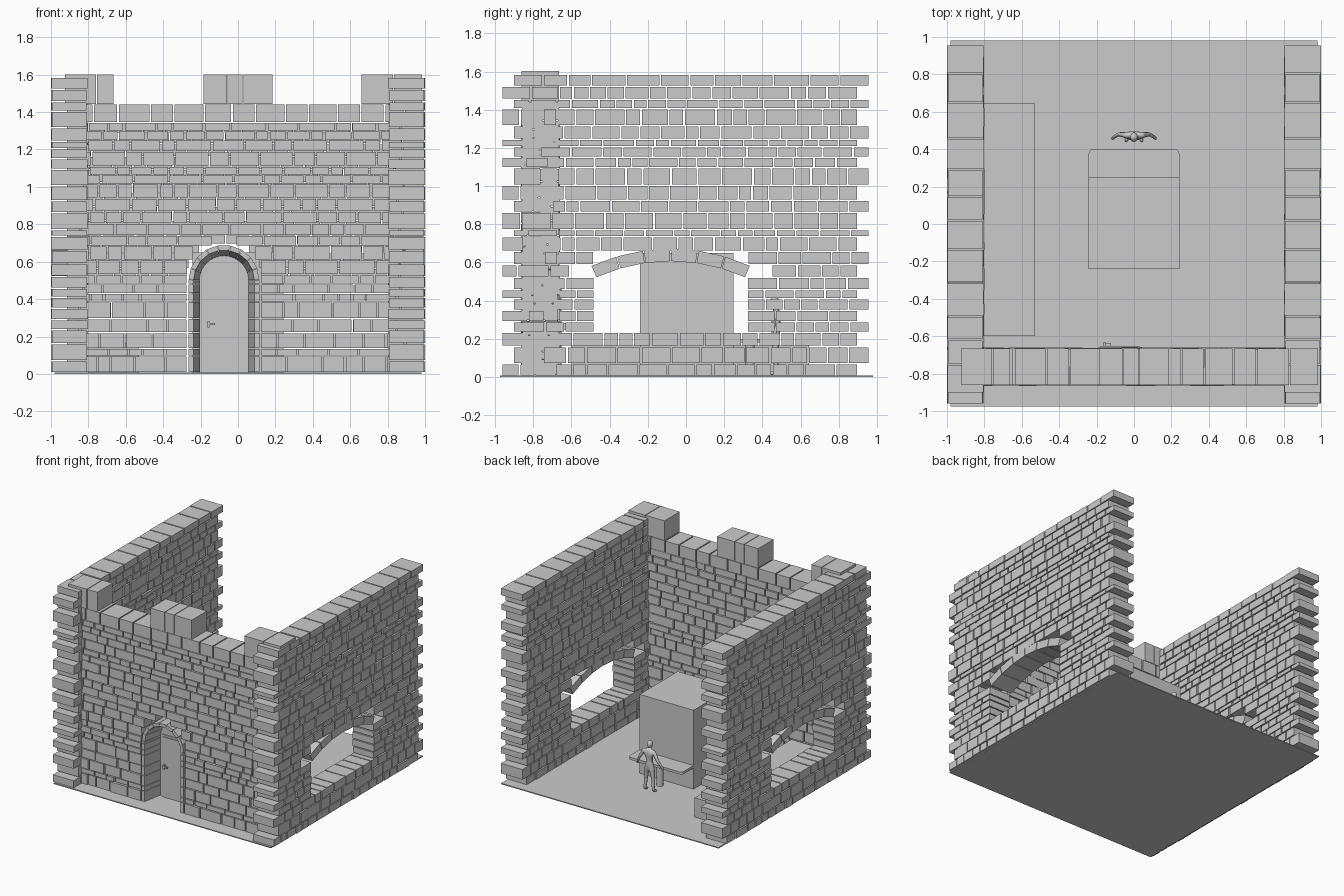
import bpy, bmesh, math, random
from mathutils import Matrix

if "Cube" in bpy.data.objects:
    bpy.data.objects.remove(bpy.data.objects["Cube"])

def finish(bm, name):
    bmesh.ops.recalc_face_normals(bm, faces=bm.faces[:])
    me = bpy.data.meshes.new(name)
    bm.to_mesh(me)
    bm.free()
    ob = bpy.data.objects.new(name, me)
    bpy.context.collection.objects.link(ob)
    return ob

def hexa(bm, a, b):
    """Solid between two four-cornered loops."""
    a = [bm.verts.new(p) for p in a]
    b = [bm.verts.new(p) for p in b]
    bm.faces.new(a)
    bm.faces.new(b[::-1])
    for i in range(4):
        j = (i + 1) % 4
        bm.faces.new((a[i], b[i], b[j], a[j]))

def box(bm, x0, x1, y0, y1, z0, z1):
    loop = lambda z: [(x0, y0, z), (x1, y0, z), (x1, y1, z), (x0, y1, z)]
    hexa(bm, loop(z0), loop(z1))

def box_object(name, *dims):
    bm = bmesh.new()
    box(bm, *dims)
    return finish(bm, name)

def split(rng, u0, u1, lo, hi):
    """Random brick boundaries along one course."""
    cuts = [u0]
    while u1 - cuts[-1] > hi + lo:
        cuts.append(cuts[-1] + rng.uniform(lo, hi))
    if u1 - cuts[-1] > hi:
        cuts.append((cuts[-1] + u1) / 2)
    return cuts + [u1]

def course(rng, u0, u1, hole, lo, hi, gap):
    """Brick spans of a course, interrupted by an opening."""
    spans = [(u0, u1)] if hole is None else [(u0, hole[0]), (hole[1], u1)]
    for s0, s1 in spans:
        cuts = split(rng, s0, s1, lo, hi)
        for a, b in zip(cuts, cuts[1:]):
            yield a + gap / 2, b - gap / 2

# Floor slab
box_object("floor", -.98, .98, -.975, .98, 0, .008)

# Side walls with segmental arched windows
SIDE_Z = [.005, .07, .16, .235, .29, .35, .41, .457, .522, .588, .66, .735, .772, .862,
          .925, 1.005, 1.095, 1.15, 1.205, 1.245, 1.315, 1.405, 1.455, 1.523, 1.585]
WIN_Y, ARC_Z, ARC_R = -.08, -.33, .937

def window_hole(z):
    if z < .234 or z > .655:
        return None
    h = .4 if z < .52 else math.sqrt(1.005 - (z - ARC_Z) ** 2)
    return WIN_Y - h, WIN_Y + h

for side, name in ((1, "right_wall"), (-1, "left_wall")):
    rng = random.Random(4)
    bm = bmesh.new()
    for i, (z0, z1) in enumerate(zip(SIDE_Z, SIDE_Z[1:])):
        y0, y1 = (-.905, .96) if i % 2 else (-.965, .9)
        lo, hi = (.12, .2) if i == 23 else (.07, .17)
        for a, b in course(rng, y0, y1, window_hole(z0), lo, hi, .009):
            j = rng.uniform(0, .006)
            box(bm, side * (.803 + j), side * (1 - j), a, b, z0 + .004, z1 - .004)
    half = .43
    for k in range(6):
        t0, t1 = (-half + (k + g) * half / 3 for g in (.02, .98))
        def ring(x):
            return [(x, WIN_Y + r * math.sin(t), ARC_Z + r * math.cos(t))
                    for r, t in ((ARC_R, t0), (ARC_R, t1), (ARC_R + .065, t1), (ARC_R + .065, t0))]
        hexa(bm, ring(side * .805), ring(side * .998))
    finish(bm, name)

# Front wall: two brick layers whose upper courses do not line up
DOOR_X, SPRING = -.075, .5
R_OUT, R_FRONT, R_BACK = .195, .162, .128
LOW_Z = [.008, .095, .135, .22, .295, .385, .43, .48]

def door_hole(z):
    if z > SPRING + R_OUT - .01:
        return None
    h = R_OUT if z < SPRING else math.sqrt(R_OUT ** 2 - (z - SPRING) ** 2)
    return DOOR_X - h, DOOR_X + h

bm = bmesh.new()
for seed, y0, y1 in ((1, -.86, -.765), (2, -.765, -.665)):
    rng = random.Random(seed)
    zs = LOW_Z[:-1] + split(rng, .48, 1.345, .045, .085)
    for z0, z1 in zip(zs, zs[1:]):
        for a, b in course(rng, -.92, .995, door_hole(z0), .07, .2, .009):
            j = rng.uniform(-.005, .005)
            box(bm, a, b, y0 + (j if seed == 1 else 0), y1 + (j if seed == 2 else 0),
                z0 + .003, z1 - .003)
# Crest course
for a, b in course(random.Random(7), -.92, .995, None, .12, .2, .009):
    box(bm, a, b, -.86, -.665, 1.346, 1.44)
finish(bm, "front_wall")

# Merlons
bm = bmesh.new()
for a, b in ((-.925, -.76), (-.755, -.665), (-.185, -.06), (-.055, .025), (.03, .185),
             (.66, .83), (.835, .985)):
    box(bm, a, b, -.862, -.665, 1.443, 1.602)
finish(bm, "merlons")

# Splayed door surround: jamb stones and voussoirs
bm = bmesh.new()
for z0, z1 in zip(LOW_Z, LOW_Z[1:] + [SPRING]):
    for s in (-1, 1):
        def slab(z):
            return [(DOOR_X + s * r, y, z) for r, y in
                    ((R_OUT - .006, -.862), (R_FRONT, -.862), (R_BACK, -.667), (R_OUT - .006, -.667))]
        hexa(bm, slab(z0 + .003), slab(z1 - .001))
for k in range(9):
    t0, t1 = (math.pi * (k + g) / 9 for g in (.02, .98))
    def wedge(y, r_in):
        return [(DOOR_X + r * math.cos(t), y, SPRING + r * math.sin(t)) for r, t in
                ((r_in, t0), (r_in, t1), (R_OUT - .006, t1), (R_OUT - .006, t0))]
    hexa(bm, wedge(-.862, R_FRONT), wedge(-.667, R_BACK))
finish(bm, "door_surround")

# Arched door backing, door leaf and handles
bm = bmesh.new()
pts = [(DOOR_X - .132, .008)] + [(DOOR_X - .132 * math.cos(math.pi * k / 14),
       SPRING + .132 * math.sin(math.pi * k / 14)) for k in range(15)] + [(DOOR_X + .132, .008)]
face = bm.faces.new([bm.verts.new((x, -.7, z)) for x, z in pts])
ext = bmesh.ops.extrude_face_region(bm, geom=[face])["geom"]
bmesh.ops.translate(bm, vec=(0, .03, 0), verts=[v for v in ext if isinstance(v, bmesh.types.BMVert)])
finish(bm, "door_backing")
bm = bmesh.new()
box(bm, -.19, .042, -.708, -.658, .008, .515)
box(bm, -.178, .03, -.714, -.652, .01, .5)
finish(bm, "door_leaf")
bm = bmesh.new()
for y0, y1 in ((-.738, -.714), (-.652, -.632)):
    box(bm, -.164, -.152, y0, y1, .248, .282)
    box(bm, -.164, -.122, y0, y0 + .012, .262, .272)
finish(bm, "door_handle")

# Bench along the left wall and central block
box_object("side_bench", -.803, -.53, -.6, .645, .008, .165)
box_object("centre_block", -.243, .243, -.24, .25, .008, .65)

# Counter with rounded outer corners, and its leg
counter = box_object("counter", -.243, .243, .25, .4, .18, .2)
bm = bmesh.new()
bm.from_mesh(counter.data)
edges = [e for e in bm.edges if all(v.co.y > .39 for v in e.verts)
         and abs(e.verts[0].co.z - e.verts[1].co.z) > .01]
bmesh.ops.bevel(bm, geom=edges, offset=.025, segments=4, profile=.5, affect='EDGES')
bm.to_mesh(counter.data)
bm.free()
bm = bmesh.new()
bmesh.ops.create_cone(bm, cap_ends=True, segments=16, radius1=.025, radius2=.025, depth=.172,
                      matrix=Matrix.Translation((0, .335, .094)))
finish(bm, "counter_leg")

# Standing scale figure: skinned skeleton plus head
bm = bmesh.new()
skin = bm.verts.layers.skin.verify()
def joint(parent, x, y, z, r):
    v = bm.verts.new((x, y, z))
    v[skin].radius = (r, r)
    if parent:
        bm.edges.new((parent, v))
    return v
hip = joint(None, 0, .47, .215, .026)
hip[skin].use_root = True
waist = joint(hip, 0, .47, .26, .024)
chest = joint(waist, 0, .472, .325, .03)
joint(joint(chest, 0, .47, .36, .012), 0, .465, .375, .012)
for s in (-1, 1):
    p = chest
    for q in ((.045, .475, .338, .017), (.08, .48, .28, .012), (.108, .465, .23, .009), (.116, .455, .205, .009)):
        p = joint(p, s * q[0], *q[1:])
    p = hip
    for q in ((.024, .47, .195, .022), (.033, .468, .11, .015), (.038, .475, .025, .011), (.041, .438, .017, .01)):
        p = joint(p, s * q[0], *q[1:])
figure = finish(bm, "figure_body")
figure.modifiers.new("skin", 'SKIN').use_smooth_shade = True
figure.modifiers.new("smooth", 'SUBSURF').levels = 1
bm = bmesh.new()
bmesh.ops.create_uvsphere(bm, u_segments=16, v_segments=10, radius=1,
    matrix=Matrix.Translation((0, .464, .392)) @ Matrix.Diagonal((.021, .025, .029, 1)))
for f in bm.faces:
    f.smooth = True
finish(bm, "figure_head")
